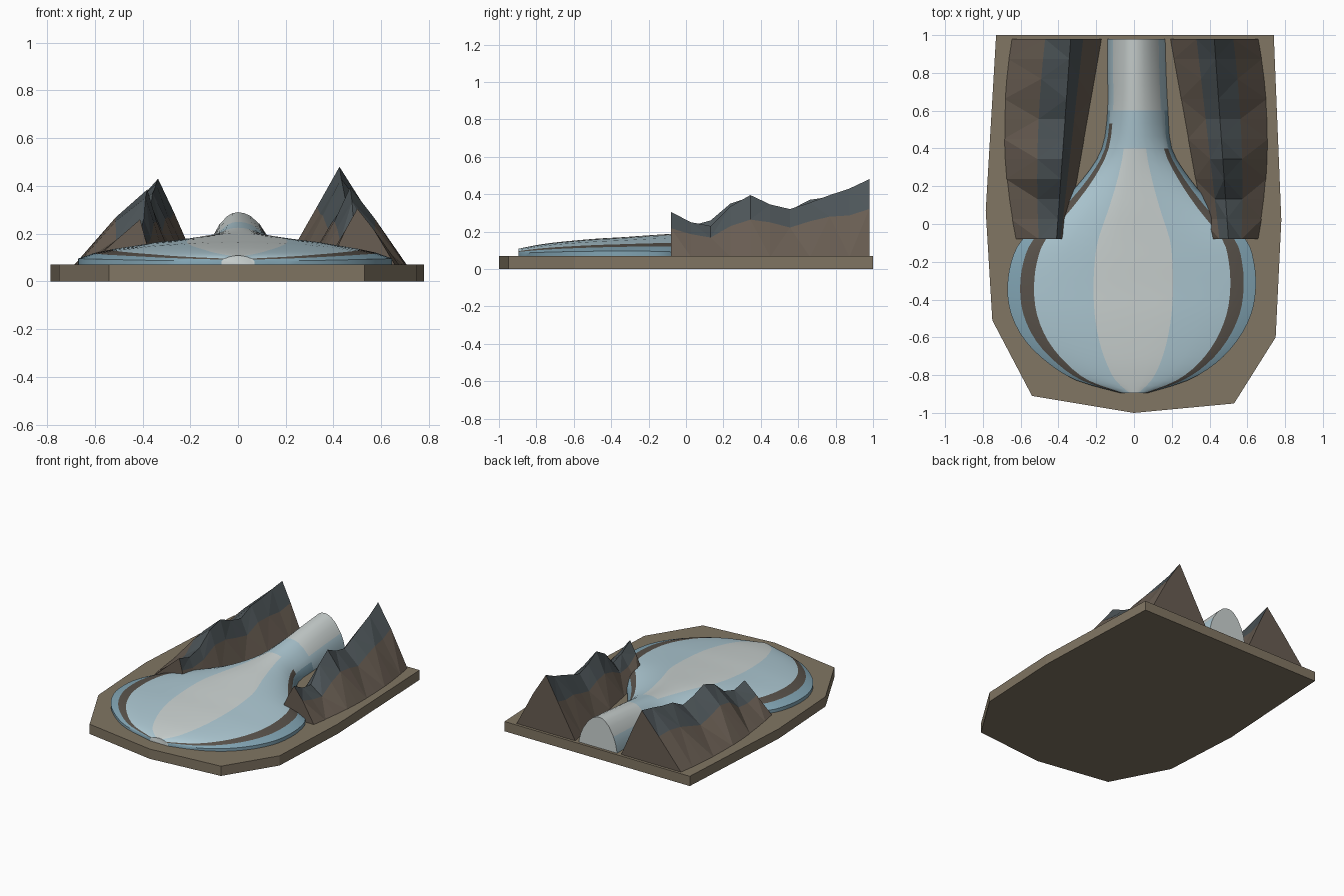
import bpy, bmesh, random

if "Cube" in bpy.data.objects:
    bpy.data.objects.remove(bpy.data.objects["Cube"])
random.seed(4)


def mat(name, r, g, b):
    m = bpy.data.materials.new(name)
    m.diffuse_color = (r, g, b, 1)
    m.use_nodes = True
    m.node_tree.nodes["Principled BSDF"].inputs["Base Color"].default_value = m.diffuse_color
    return m


EARTH = mat("earth", .22, .18, .125)
ROCK = mat("rock", .14, .11, .085)
SLATE = mat("slate", .075, .092, .1)
SNOW = mat("snow", .60, .65, .64)
ICE = mat("ice", .42, .58, .65)
BLUE = mat("blue_ice", .22, .37, .45)
MORAINE = mat("moraine", .10, .085, .07)


def make(name, bm, mats):
    bmesh.ops.recalc_face_normals(bm, faces=bm.faces[:])
    me = bpy.data.meshes.new(name)
    bm.to_mesh(me)
    bm.free()
    ob = bpy.data.objects.new(name, me)
    bpy.context.collection.objects.link(ob)
    for m in mats:
        me.materials.append(m)
    return ob


def loft(name, rows, mats, pick, triangles=False):
    """Join cross-sections (open at the bottom) into a closed solid."""
    bm = bmesh.new()
    vs = [[bm.verts.new(p) for p in r] for r in rows]
    n = len(rows[0])
    for i in range(len(rows) - 1):
        for j in range(n):
            k = (j + 1) % n
            a, b, c, d = vs[i][j], vs[i][k], vs[i + 1][k], vs[i + 1][j]
            if triangles and j < n - 1:
                if (i + j) % 2:
                    fs = [(a, b, c), (a, c, d)]
                else:
                    fs = [(a, b, d), (b, c, d)]
            else:
                fs = [(a, b, c, d)]
            for f in fs:
                bm.faces.new(f).material_index = pick(i, j)
    bm.faces.new(vs[0])
    bm.faces.new(vs[-1])
    return make(name, bm, mats)


# Base slab
outline = [(-.73, 1), (.74, 1), (.78, .02), (.75, -.6), (.53, -.95),
           (0, -1), (-.54, -.91), (-.75, -.51), (-.785, .07)]
bm = bmesh.new()
slab = bm.faces.new([bm.verts.new((x, y, 0)) for x, y in outline])
top = bmesh.ops.extrude_face_region(bm, geom=[slab])["geom"]
bmesh.ops.translate(bm, vec=(0, 0, .07),
                    verts=[v for v in top if isinstance(v, bmesh.types.BMVert)])
make("base_slab", bm, [EARTH])


# Mountain ridges: outer foot, outer shoulder, crest, inner shoulder, inner foot
def lerp(a, b, t):
    return a + (b - a) * t


def ridge(name, side, heights, outer, crest, inner):
    rows = []
    for i, h in enumerate(heights):
        t = i / (len(heights) - 1)
        y = lerp(-.08, .98, t)
        o = lerp(outer[0], outer[1], t) + .2 * t * (1 - t)
        c = lerp(crest[0], crest[1], t)
        n = lerp(inner[0], inner[1], t)
        f = .6 + random.uniform(-.06, .06)
        g = .6 + random.uniform(-.05, .05)
        rows.append([(side * o, y, .065),
                     (side * lerp(o, c, .57), y, lerp(.07, h, f)),
                     (side * c, y, h),
                     (side * lerp(n, c, .6), y, lerp(.07, h, g)),
                     (side * n, y, .065)])
    loft(name, rows, [ROCK, SLATE], lambda i, j: 1 if j in (1, 2) else 0, True)


ridge("left_ridge", -1, [.26, .23, .26, .35, .385, .34, .315, .37, .385, .41, .43],
      (.63, .65), (.41, .335), (.355, .17))
ridge("right_ridge", 1, [.305, .25, .23, .335, .395, .345, .32, .355, .395, .43, .48],
      (.66, .66), (.50, .425), (.38, .19))

# Glacier stations: y, left width, right width, crest height, edge height
stations = [(.98, .14, .165, .29, .072), (.80, .14, .17, .273, .072),
            (.60, .14, .18, .25, .074), (.40, .17, .20, .225, .078),
            (.24, .27, .295, .21, .083), (.08, .42, .43, .20, .088),
            (-.08, .59, .59, .188, .092), (-.20, .65, .635, .18, .095),
            (-.34, .67, .645, .17, .096), (-.48, .65, .62, .162, .095),
            (-.62, .575, .545, .15, .093), (-.74, .45, .43, .137, .09),
            (-.83, .30, .28, .122, .087), (-.895, .07, .07, .108, .084)]


def catmull(p, q, r, s, t):
    return [.5 * (2 * b + (c - a) * t + (2 * a - 5 * b + 4 * c - d) * t * t
                  + (3 * b - a - 3 * c + d) * t ** 3)
            for a, b, c, d in zip(p, q, r, s)]


STEP = 3
fine = []
for i in range(len(stations) - 1):
    quad = [stations[max(0, min(len(stations) - 1, i + k))] for k in (-1, 0, 1, 2)]
    fine += [catmull(*quad, t / STEP) for t in range(STEP)]
fine.append(stations[-1])

half = [.16, .32, .55, .79, .9, 1]
us = [-u for u in reversed(half)] + [0] + half
rows = []
for y, lw, rw, crest, edge in fine:
    r = [(-lw, y, .065)]
    for u in us:
        z = edge + (crest - edge) * max(0, 1 - u * u) ** .72
        r.append((u * (lw if u < 0 else rw), y, z))
    rows.append(r + [(rw, y, .065)])


def ice_colour(i, j):
    y = fine[i][0]
    if j < 1 or j > len(us) - 1:
        return 2
    u = (us[j - 1] + us[j]) / 2
    if y > .66:
        return 0 if abs(u) < .8 else 1
    if abs(u) > .9:
        return 2
    if abs(u) > .79:
        return 3 if y < (.57 if u < 0 else .41) else 1
    return 0 if abs(u) < .32 and y < .41 else 1


glacier = loft("glacier", rows, [SNOW, ICE, BLUE, MORAINE], ice_colour)
bpy.ops.object.select_all(action="DESELECT")
glacier.select_set(True)
bpy.context.view_layer.objects.active = glacier
bpy.ops.object.shade_smooth_by_angle(angle=.6)
